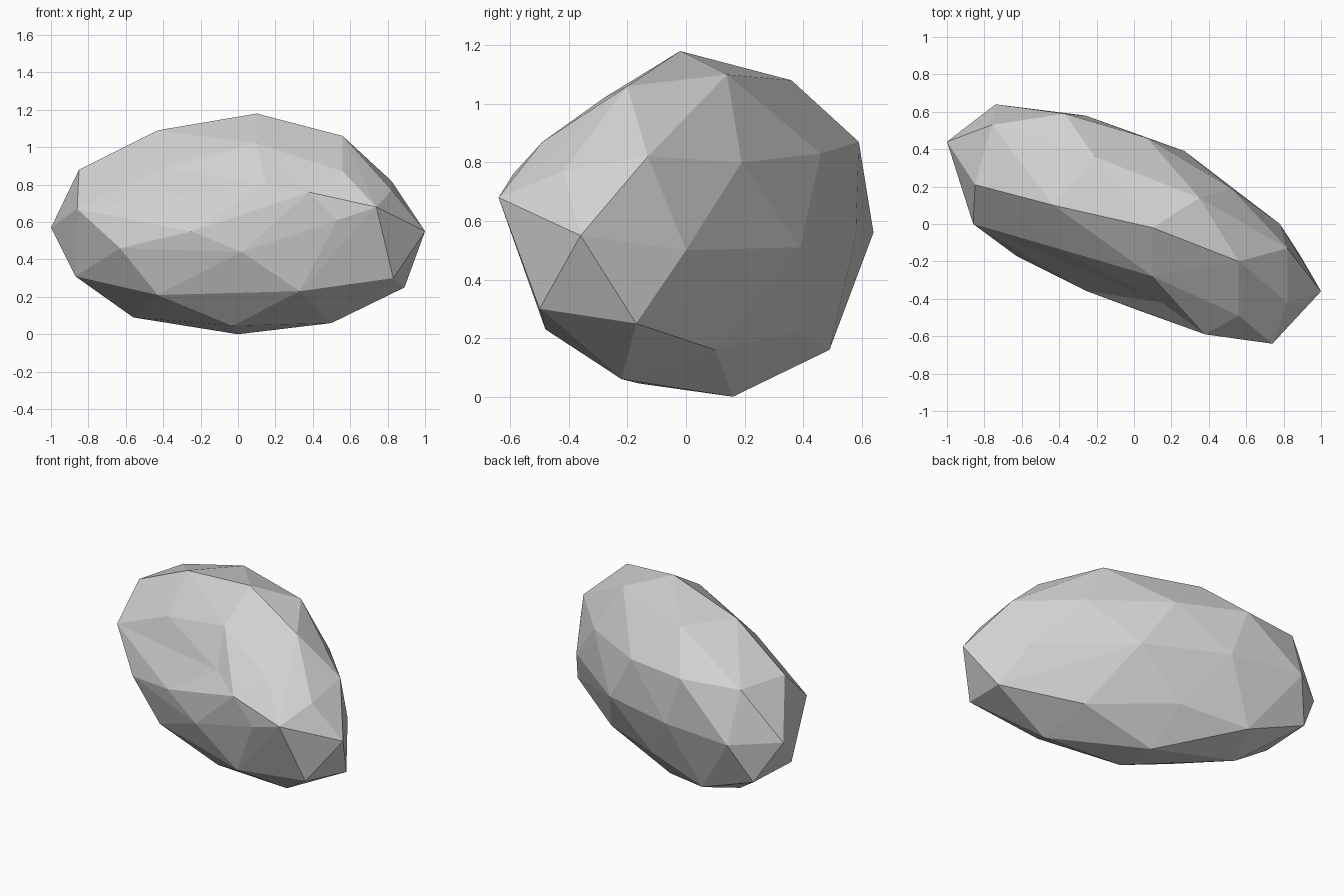
import bpy
import bmesh
from mathutils import Vector

default_cube = bpy.data.objects.get("Cube")
if default_cube:
    bpy.data.objects.remove(default_cube, do_unlink=True)


def flat_material(name, color):
    material = bpy.data.materials.new(name)
    material.use_nodes = True
    material.diffuse_color = color
    shader = material.node_tree.nodes["Principled BSDF"]
    shader.inputs["Base Color"].default_value = color
    shader.inputs["Roughness"].default_value = 0.9
    return material


def faceted_stone(name, corner_groups, dent, dent_push, material):
    """Wrap a tight faceted skin around the corners, then press one corner in."""
    bm = bmesh.new()
    for group in corner_groups:
        for corner in group:
            bm.verts.new(corner)
    dented = bm.verts.new(dent)
    hull = bmesh.ops.convex_hull(bm, input=bm.verts)
    dented.co += Vector(dent_push)
    leftover = set(hull["geom_interior"]) | set(hull["geom_unused"])
    loose = [item for item in leftover if isinstance(item, bmesh.types.BMVert)]
    bmesh.ops.delete(bm, geom=loose, context="VERTS")
    bmesh.ops.recalc_face_normals(bm, faces=bm.faces)

    mesh = bpy.data.meshes.new(name)
    bm.to_mesh(mesh)
    bm.free()
    mesh.materials.append(material)
    stone = bpy.data.objects.new(name, mesh)
    bpy.context.collection.objects.link(stone)
    return stone


# Crown: the long ridge and the slope behind it
crown = [
    (-.85, .21, .88), (-.43, .1, 1.09), (.1, -.02, 1.18), (.56, -.2, 1.06),
    (-.21, .36, 1.08), (.35, .14, 1.1), (.1, -.28, 1.02),
]

# Front flank: from the upper shoulder to the lower edge
front_flank = [
    (.56, -.49, .87), (.38, -.59, .76), (-.41, -.13, .89),
    (-.86, 0, .67), (-.63, -.17, .46), (-.25, -.36, .55), (.02, -.46, .44),
    (.53, -.61, .61), (-.43, -.18, .21), (.33, -.48, .23),
]

# Blunt ends
ends = [
    (.82, -.13, .82), (.82, -.42, .77), (.74, -.64, .68), (1, -.36, .55),
    (.83, -.5, .3), (.89, -.17, .25), (-1, .44, .57), (-.76, .53, .88),
    (-.74, .64, .56), (-.87, .17, .31), (-.85, .53, .31),
]

# Rear flank
rear_flank = [
    (.52, .19, .8), (.07, .46, .83), (-.37, .59, .87), (.78, 0, .5),
    (.27, .39, .51), (-.26, .58, .55), (-.03, .38, .22), (-.46, .49, .16),
]

# Underside
underside = [
    (.5, -.22, .06), (0, .16, 0), (-.03, -.16, .045), (-.56, .25, .09),
    (.46, .1, .16),
]

# Shallow hollow on the front flank
hollow = (.15, -.5, .82)
hollow_push = (0, .08, -.02)

stone_gray = flat_material("stone gray", (.65, .65, .65, 1))
faceted_stone("rock", [crown, front_flank, ends, rear_flank, underside],
              hollow, hollow_push, stone_gray)
